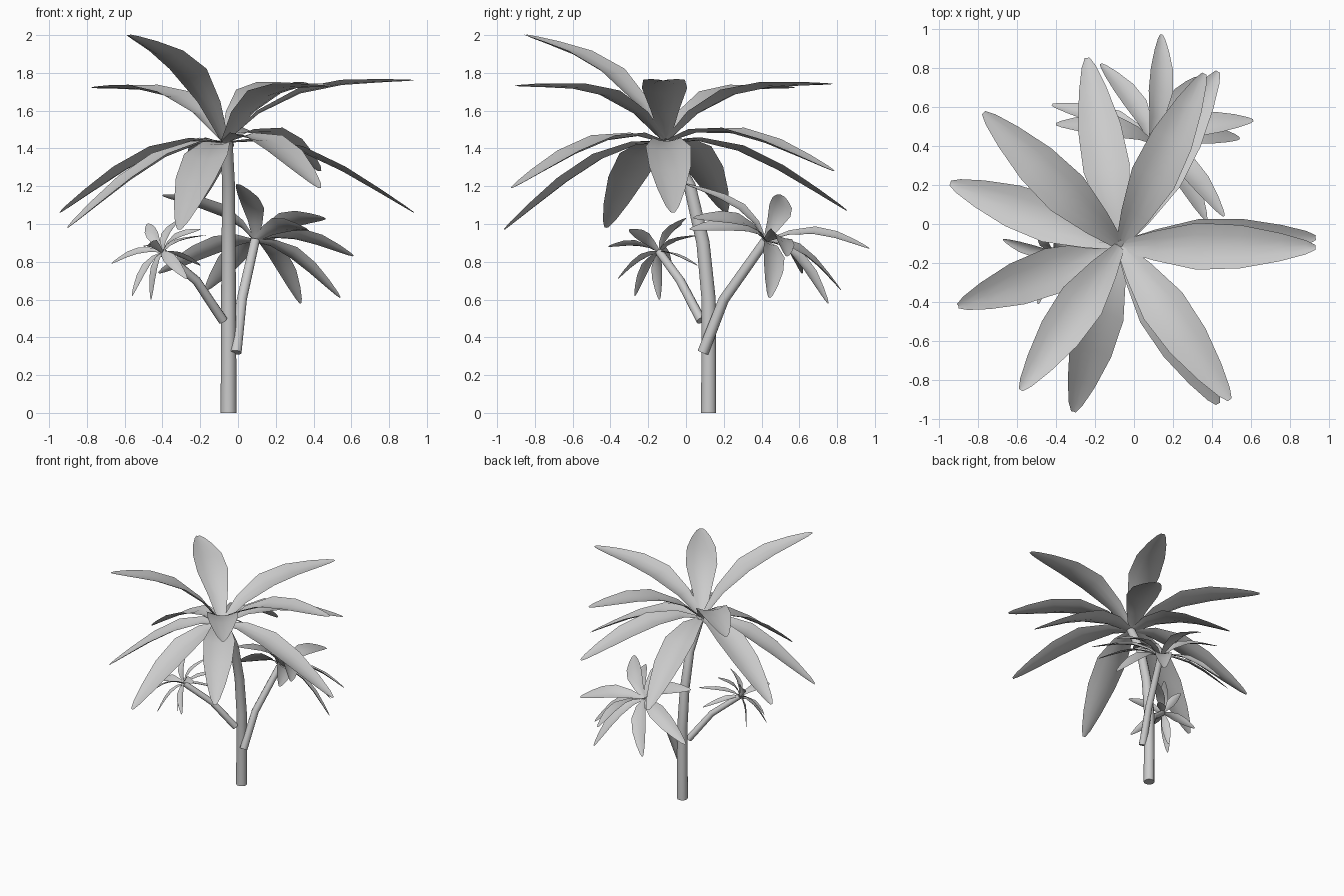
import bpy
import bmesh
from mathutils import Vector

if "Cube" in bpy.data.objects:
    bpy.data.objects.remove(bpy.data.objects["Cube"])

grey = bpy.data.materials.new("plain grey")
grey.use_nodes = True
grey.diffuse_color = (0.6, 0.6, 0.6, 1)
grey.node_tree.nodes["Principled BSDF"].inputs["Base Color"].default_value = (0.6, 0.6, 0.6, 1)

# Leaf outline: fraction along the leaf, fraction of the full width
OUTLINE = [(0, .2), (.18, .62), (.4, 1), (.62, .92), (.82, .6), (.95, .3), (1, .1)]


def finish(obj):
    """Smooth the part while keeping its sharp edges."""
    bpy.ops.object.select_all(action='DESELECT')
    obj.select_set(True)
    bpy.context.view_layer.objects.active = obj
    if obj.type == 'CURVE':
        bpy.ops.object.convert(target='MESH')
    bpy.ops.object.shade_smooth_by_angle(angle=0.8)


def stem(name, points, radius, taper):
    """Capped round stem through the points."""
    curve = bpy.data.curves.new(name, 'CURVE')
    curve.dimensions = '3D'
    curve.bevel_depth = radius
    curve.bevel_resolution = 3
    curve.use_fill_caps = True
    spline = curve.splines.new('POLY')
    spline.points.add(len(points) - 1)
    for i, (p, co) in enumerate(zip(spline.points, points)):
        p.co = (*co, 1)
        p.radius = 1 - (1 - taper) * i / (len(points) - 1)
    curve.materials.append(grey)
    obj = bpy.data.objects.new(name, curve)
    bpy.context.collection.objects.link(obj)
    finish(obj)


def leaf(bm, base, tip, size, axis):
    """Arched, cupped blade from base to tip, bending about the crown axis."""
    span = tip - base
    height = span.dot(axis)
    side = axis.cross(span).normalized()
    arch = 0.44 * size + 0.15 * height
    spine = [base + span * u + axis * arch * u * (1 - u) * (1.5 - u) for u, w in OUTLINE]
    rows = []
    for i, (u, w) in enumerate(OUTLINE):
        tangent = spine[min(i + 1, len(spine) - 1)] - spine[max(i - 1, 0)]
        normal = tangent.cross(side).normalized()
        half = 0.12 * size * w
        row = []
        for t in (-1, -.5, 0, .5, 1):
            lift = 0.25 * half * t * t
            row.append(bm.verts.new(spine[i] + side * half * t + normal * lift))
        rows.append(row)
    for a, b in zip(rows, rows[1:]):
        for i in range(4):
            bm.faces.new((a[i], b[i], b[i + 1], a[i + 1]))


def crown(name, centre, axis, size, tips):
    """Rosette of leaves around one stem end."""
    bm = bmesh.new()
    for tip in tips:
        leaf(bm, Vector(centre), Vector(tip), size, Vector(axis).normalized())
    mesh = bpy.data.meshes.new(name)
    bm.to_mesh(mesh)
    bm.free()
    mesh.materials.append(grey)
    obj = bpy.data.objects.new(name, mesh)
    bpy.context.collection.objects.link(obj)
    finish(obj)


# Stems
stem("trunk", [(-.05, .12, 0), (-.05, .12, .6), (-.05, .09, .9),
               (-.05, .02, 1.2), (-.06, -.11, 1.44)], .042, .75)
stem("back_branch", [(-.01, .09, .32), (.02, .2, .6), (.09, .42, .91)], .03, .85)
stem("side_branch", [(-.08, .08, .49), (-.22, -.03, .7), (-.4, -.14, .85)], .026, .85)

# Leaf crowns
crown("main_crown", (-.07, -.11, 1.43), (0, 0, 1), 1.0, [
    (.36, .77, 1.74), (.43, .78, 1.28), (-.24, .85, 1.07), (-.77, .57, 1.72),
    (-.94, .21, 1.06), (-.9, -.42, .98), (-.58, -.85, 2.0), (-.31, -.96, .97),
    (.49, -.9, 1.73), (.43, -.92, 1.19), (.93, -.12, 1.76), (.93, -.07, 1.06)])
crown("back_crown", (.09, .42, .91), (.3, .5, .8), .54, [
    (.14, .97, .87), (-.17, .82, .65), (-.42, .61, .74), (-.4, .51, 1.15),
    (.61, .53, .83), (.54, .44, .61), (.46, .04, 1.03), (.33, .75, .58),
    (0, 0, 1.21), (.37, .02, .97)])
crown("side_crown", (-.4, -.14, .85), (-.5, -.4, .75), .28, [
    (-.67, -.08, .79), (-.56, -.27, .62), (-.49, -.41, .88), (-.46, -.14, .6),
    (-.48, -.02, 1.0), (-.3, 0, 1.03), (-.2, -.3, .97), (-.17, .07, .94),
    (-.27, -.36, .71), (-.2, .06, .78)])
